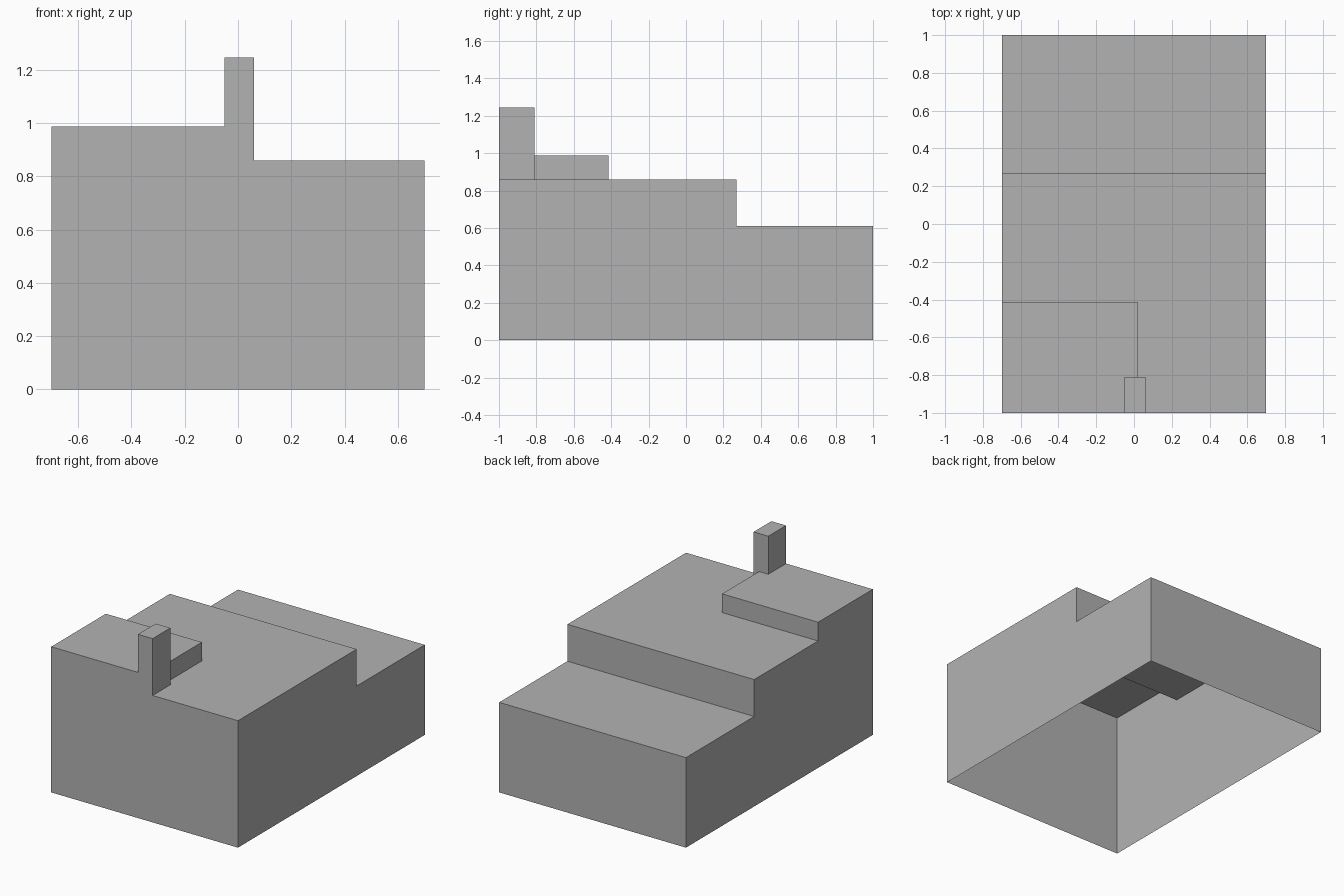
import bpy, bmesh, math
from mathutils import Vector

if "Cube" in bpy.data.objects:
    bpy.data.objects.remove(bpy.data.objects["Cube"])

grey = bpy.data.materials.new("plain grey")
grey.diffuse_color = (0.448, 0.448, 0.448, 1)
grey.use_nodes = True
grey.node_tree.nodes["Principled BSDF"].inputs["Base Color"].default_value = grey.diffuse_color

# Plan lines and storey heights
XS = [-0.70, -0.05, 0.02, 0.06, 0.70]
YS = [-1.0, -0.81, -0.415, 0.27, 1.0]
LOW, MID, HIGH, TOP = 0.61, 0.86, 0.987, 1.245


def in_chimney(i, j):
    return j == 0 and i in (1, 2)


def house_height(i, j):
    """Roof height of one plan cell; zero outside the plan."""
    if not (0 <= i < 4 and 0 <= j < 4):
        return 0
    if in_chimney(i, j) or (i < 2 and j < 2):
        return HIGH
    return MID if j < 3 else LOW


def chimney_height(i, j):
    return TOP if in_chimney(i, j) else HIGH


def stepped_shell(name, height, has_roof, levels):
    """Thin stepped skin, open underneath, with walls wherever the height drops."""
    bm = bmesh.new()

    def quad(points, normal):
        f = bm.faces.new([bm.verts.new(p) for p in points])
        f.normal_update()
        if f.normal.dot(Vector(normal)) < 0:
            f.normal_flip()

    for i in range(4):
        for j in range(4):
            h = height(i, j)
            x0, x1, y0, y1 = XS[i], XS[i + 1], YS[j], YS[j + 1]
            if has_roof(i, j):
                quad([(x0, y0, h), (x1, y0, h), (x1, y1, h), (x0, y1, h)], (0, 0, 1))
            sides = {(-1, 0): ((x0, y0), (x0, y1)), (1, 0): ((x1, y0), (x1, y1)),
                     (0, -1): ((x0, y0), (x1, y0)), (0, 1): ((x0, y1), (x1, y1))}
            for (dx, dy), (a, b) in sides.items():
                floor = height(i + dx, j + dy)
                for z0, z1 in zip(levels, levels[1:]):
                    if floor <= z0 and z1 <= h:
                        quad([(*a, z0), (*b, z0), (*b, z1), (*a, z1)], (dx, dy, 0))

    # Weld the cells and merge flat areas into clean faces
    bmesh.ops.remove_doubles(bm, verts=bm.verts[:], dist=1e-4)
    bmesh.ops.dissolve_limit(bm, angle_limit=math.radians(1),
                             verts=bm.verts[:], edges=bm.edges[:])
    mesh = bpy.data.meshes.new(name)
    bm.to_mesh(mesh)
    bm.free()
    mesh.materials.append(grey)
    bpy.context.collection.objects.link(bpy.data.objects.new(name, mesh))


# Stepped building body, then the chimney on its front edge
stepped_shell("house_shell", house_height, lambda i, j: not in_chimney(i, j),
              [0, LOW, MID, HIGH])
stepped_shell("chimney", chimney_height, in_chimney, [HIGH, TOP])
